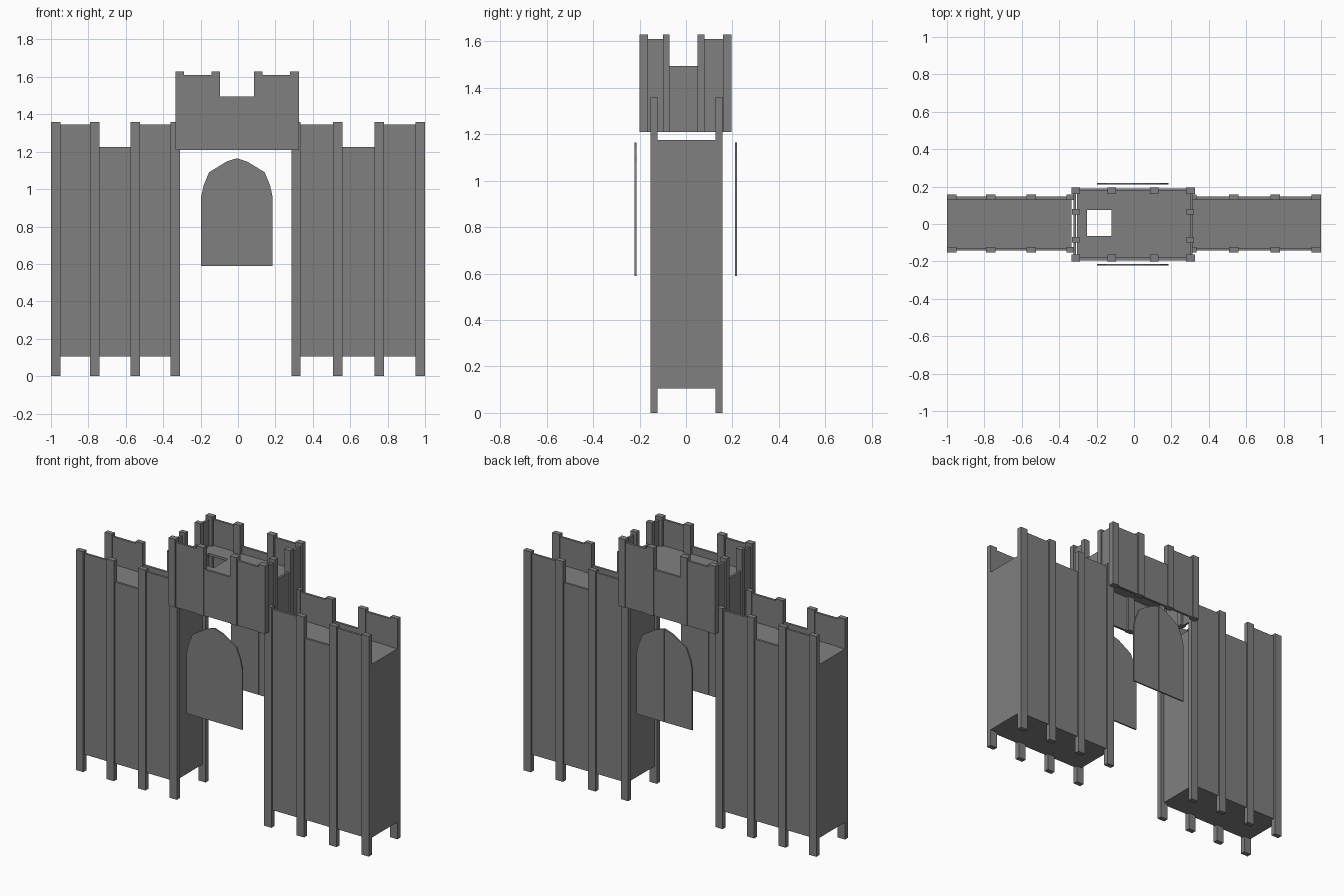
import bpy, bmesh

if "Cube" in bpy.data.objects:
    bpy.data.objects.remove(bpy.data.objects["Cube"])

stone = bpy.data.materials.new("grey_stone")
stone.diffuse_color = (0.216, 0.216, 0.216, 1)
stone.use_nodes = True
stone.node_tree.nodes["Principled BSDF"].inputs["Base Color"].default_value = stone.diffuse_color


def finish(name, bm):
    bmesh.ops.recalc_face_normals(bm, faces=bm.faces)
    mesh = bpy.data.meshes.new(name)
    bm.to_mesh(mesh)
    bm.free()
    mesh.materials.append(stone)
    obj = bpy.data.objects.new(name, mesh)
    bpy.context.collection.objects.link(obj)
    return obj


def boxes(name, spans):
    """One object made of boxes given as (x0, x1, y0, y1, z0, z1)."""
    bm = bmesh.new()
    for x0, x1, y0, y1, z0, z1 in spans:
        geo = bmesh.ops.create_cube(bm, size=1)
        for v in geo["verts"]:
            v.co = ((x0 + x1) / 2 + v.co.x * (x1 - x0),
                    (y0 + y1) / 2 + v.co.y * (y1 - y0),
                    (z0 + z1) / 2 + v.co.z * (z1 - z0))
    return finish(name, bm)


def bays(centers, tops):
    """Wall bays between neighbouring posts, each with its own top."""
    return zip(centers, centers[1:], tops)


# Two side wall blocks on posts
WALL_TOPS = (1.345, 1.225, 1.345)
for side, xs, end0, end1 in (
        ("left", (-0.975, -0.765, -0.55, -0.335), -0.999, -0.333),
        ("right", (0.31, 0.533, 0.755, 0.975), 0.30, 0.999)):
    boxes(side + "_block_body", [(end0, end1, -0.133, 0.137, 0.105, 1.175)])
    for face, w0, w1, p0, p1 in (("front", -0.142, -0.128, -0.153, -0.123),
                                 ("back", 0.132, 0.146, 0.127, 0.157)):
        boxes(f"{side}_{face}_parapet_wall",
              [(a, b, w0, w1, 0.105, top) for a, b, top in bays(xs, WALL_TOPS)])
        boxes(f"{side}_{face}_posts",
              [(x - 0.025, x + 0.025, p0, p1, 0, 1.36) for x in xs])

# Gatehouse walls and posts
GX = (-0.312, -0.12, 0.108, 0.302)
GY = (-0.182, -0.085, 0.065, 0.178)
GATE_TOPS = (1.61, 1.495, 1.61)
Z0, Z1 = 1.21, 1.63
for face, y, edge in (("front", GY[0], -0.005), ("back", GY[3], 0.005)):
    boxes(f"gatehouse_{face}_wall",
          [(a, b, y + edge - 0.007, y + edge + 0.007, Z0, top)
           for a, b, top in bays(GX, GATE_TOPS)])
    boxes(f"gatehouse_{face}_posts",
          [(x - 0.023, x + 0.023, y - 0.018, y + 0.018, Z0, Z1) for x in GX])
for face, x, edge in (("left", GX[0], -0.005), ("right", GX[3], 0.005)):
    boxes(f"gatehouse_{face}_wall",
          [(x + edge - 0.007, x + edge + 0.007, a, b, Z0, top)
           for a, b, top in bays(GY, GATE_TOPS)])
    boxes(f"gatehouse_{face}_posts",
          [(x - 0.02, x + 0.02, y - 0.015, y + 0.015, Z0, Z1) for y in GY[1:3]])

# Gatehouse floor around a square hatch
FZ = (1.435, 1.45)
boxes("gatehouse_floor", [
    (-0.305, -0.25, -0.18, 0.178, *FZ),
    (-0.12, 0.30, -0.18, 0.178, *FZ),
    (-0.25, -0.12, -0.18, -0.065, *FZ),
    (-0.25, -0.12, 0.075, 0.178, *FZ)])

# Arched gate leaves, front and back
ARCH = ((0, 0.59), (0.19, 0.59), (0.19, 0.96), (0.177, 1.02),
        (0.148, 1.09), (0.055, 1.147), (0, 1.165))
for face, y in (("front", -0.222), ("back", 0.211)):
    for leaf, s in (("left", -1), ("right", 1)):
        bm = bmesh.new()
        verts = [bm.verts.new((-0.006 + s * (x + 0.0006), y, z)) for x, z in ARCH]
        outline = bm.faces.new(verts)
        ext = bmesh.ops.extrude_face_region(bm, geom=[outline], use_keep_orig=True)
        moved = [g for g in ext["geom"] if isinstance(g, bmesh.types.BMVert)]
        bmesh.ops.translate(bm, verts=moved, vec=(0, 0.009, 0))
        finish(f"{face}_{leaf}_gate_leaf", bm)
